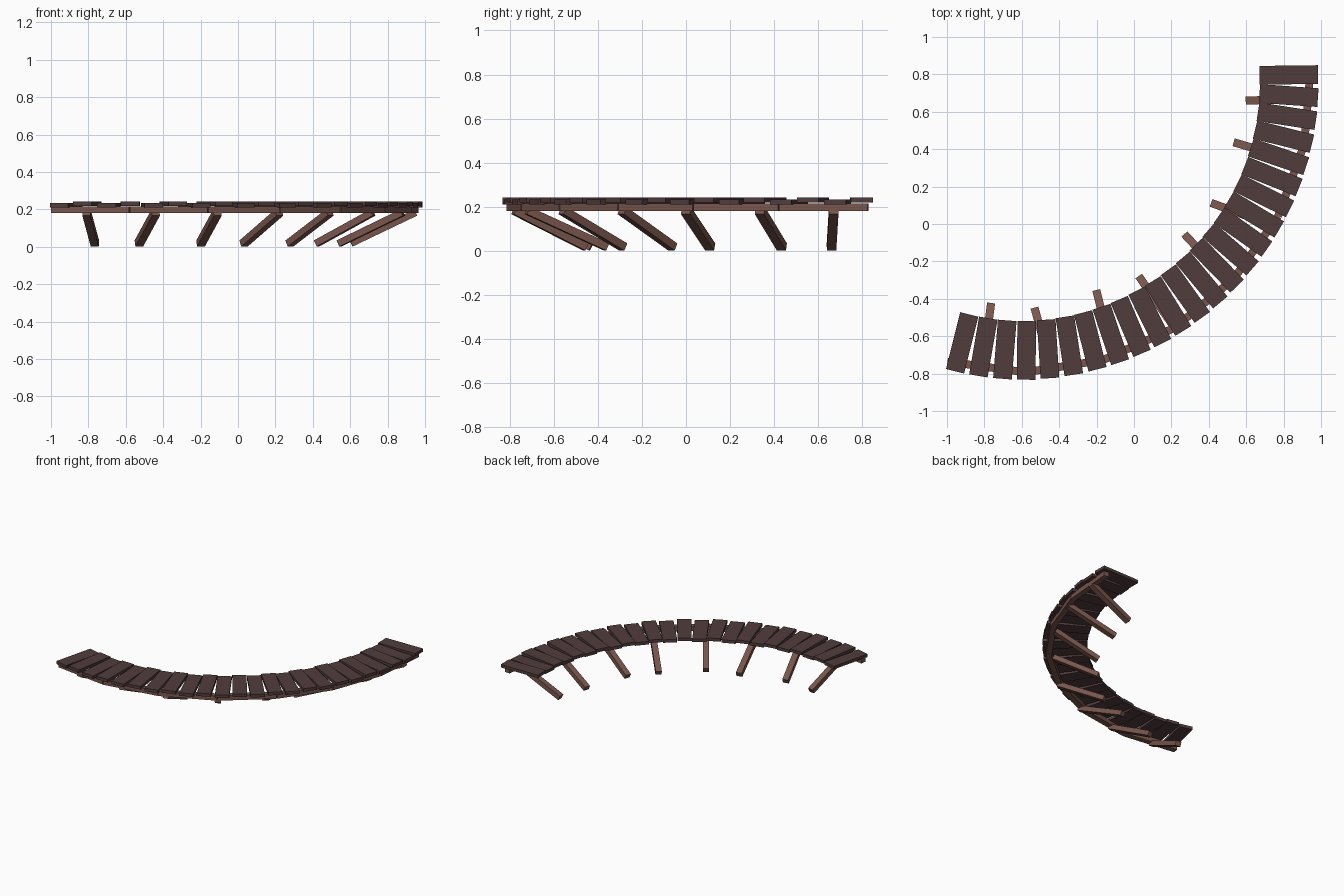
import bpy
import math
import random
from mathutils import Matrix, Vector

random.seed(4)
if "Cube" in bpy.data.objects:
    bpy.data.objects.remove(bpy.data.objects["Cube"], do_unlink=True)


def material(name, rgb):
    mat = bpy.data.materials.new(name)
    mat.use_nodes = True
    mat.diffuse_color = (*rgb, 1)
    mat.node_tree.nodes["Principled BSDF"].inputs["Base Color"].default_value = (*rgb, 1)
    return mat


dark_wood = material("dark wood", (0.082, 0.045, 0.046))
brown_wood = material("brown wood", (0.19, 0.093, 0.073))

CENTRE = Vector((-0.575, 0.797, 0))


def on_arc(degrees, radius, z):
    """Point on the walkway curve; 0 is the front, 90 the left end."""
    a = math.radians(degrees)
    shrink = 0.07 * max(0, degrees) / 90
    r = radius - shrink
    return CENTRE + Vector((r * math.sin(a), -r * math.cos(a), z))


def box(name, matrix, size, mat):
    bpy.ops.mesh.primitive_cube_add(size=1)
    ob = bpy.context.object
    ob.name = name
    ob.data.transform(Matrix.Diagonal((*size, 1)))
    ob.matrix_world = matrix
    ob.data.materials.append(mat)
    return ob


def timber(name, start, end, width, height, mat):
    """Square-cut timber between two points, kept level across its width."""
    along = (end - start).normalized()
    side = Vector((0, 0, 1)).cross(along).normalized()
    up = along.cross(side)
    rot = Matrix((along, side, up)).transposed().to_4x4()
    return box(name, Matrix.Translation((start + end) / 2) @ rot,
               ((end - start).length, width, height), mat)


# Deck planks, fanned round the curve and laid alternately high and low
STEP = 4.5
for i in range(24):
    angle = (i - 3) * STEP
    z = 0.226 + (0.004 if i % 2 else -0.004)
    turn = math.radians(angle + random.uniform(-1, 1))
    place = Matrix.Translation(on_arc(angle, 1.473, z)) @ Matrix.Rotation(turn, 4, "Z")
    box(f"deck_plank_{i + 1}", place, (0.1, 0.313, 0.023), dark_wood)

# Outer support beam in straight lengths
SPANS = 7
corners = [on_arc(-15.4 + i * 106.5 / SPANS, 1.59, 0.198) for i in range(SPANS + 1)]
for i in range(SPANS):
    timber(f"support_beam_{i + 1}", corners[i], corners[i + 1], 0.042, 0.036, brown_wood)

# Braces sloping from the beam down to the inner side: top xy, foot xy
braces = [
    ((-0.81, -0.77), (-0.765, -0.43)),
    ((-0.44, -0.78), (-0.53, -0.455)),
    ((-0.11, -0.72), (-0.2, -0.36)),
    ((0.22, -0.56), (0.03, -0.285)),
    ((0.49, -0.29), (0.275, -0.06)),
    ((0.72, 0.0), (0.42, 0.11)),
    ((0.88, 0.335), (0.54, 0.435)),
    ((0.95, 0.67), (0.605, 0.66)),
]
for i, (top, foot) in enumerate(braces):
    timber(f"brace_{i + 1}", Vector((*foot, 0.018)), Vector((*top, 0.183)),
           0.043, 0.036, brown_wood)
